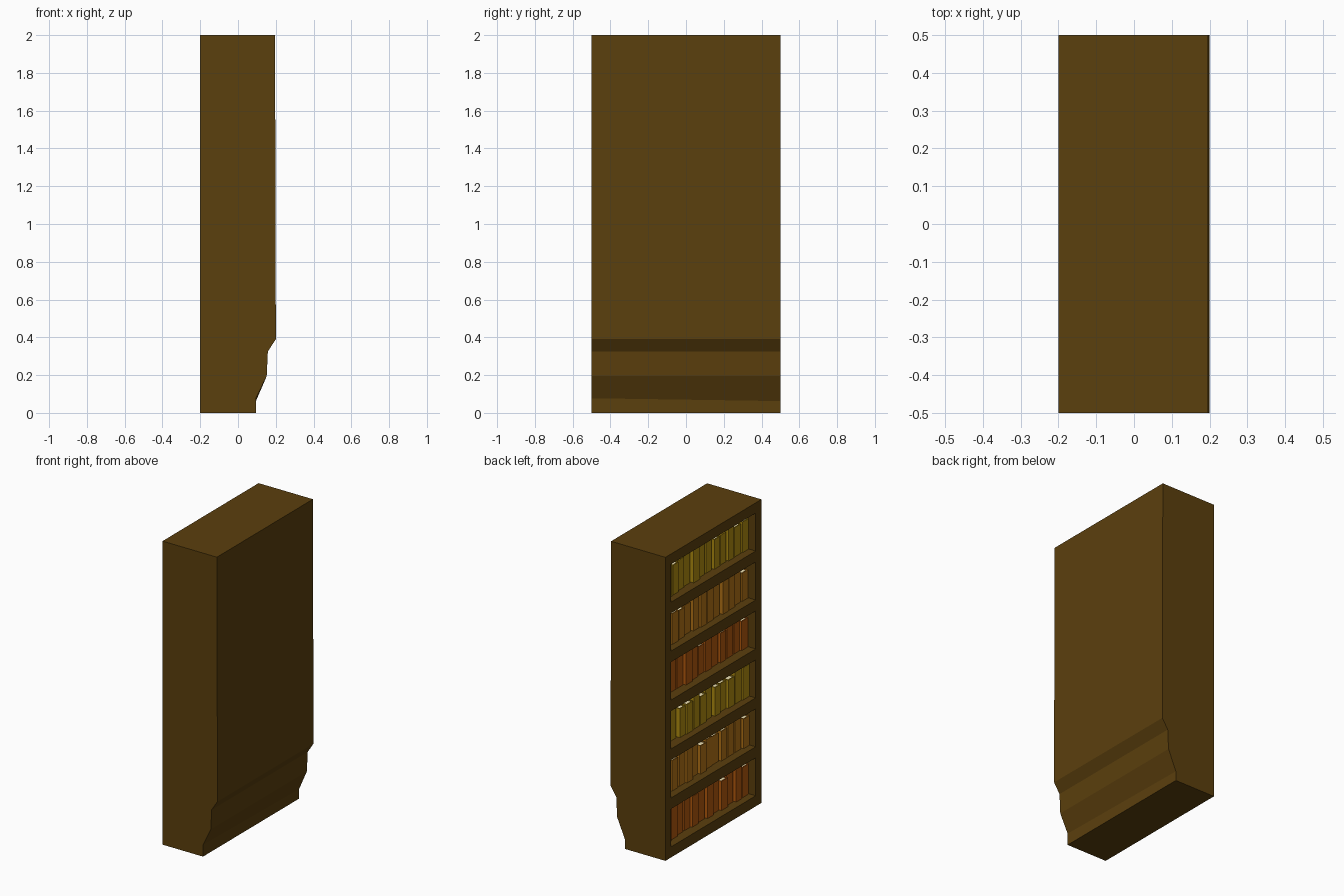
import bpy, bmesh, random
from mathutils import Matrix, Vector

if "Cube" in bpy.data.objects:
    bpy.data.objects.remove(bpy.data.objects["Cube"])

random.seed(4)

def material(name, rgb):
    m = bpy.data.materials.new(name)
    m.diffuse_color = (*rgb, 1)
    m.use_nodes = True
    m.node_tree.nodes["Principled BSDF"].inputs["Base Color"].default_value = m.diffuse_color
    return m

wood = material("dark wood", (0.105, 0.05, 0.004))
paper = material("paper", (0.85, 0.75, 0.45))
covers = [material("orange cover", (0.45, 0.10, 0.004)),
          material("amber cover", (0.45, 0.17, 0.008)),
          material("yellow cover", (0.43, 0.26, 0.005))]

def finish(name, bm, mats):
    bmesh.ops.recalc_face_normals(bm, faces=bm.faces)
    me = bpy.data.meshes.new(name)
    bm.to_mesh(me)
    bm.free()
    ob = bpy.data.objects.new(name, me)
    bpy.context.collection.objects.link(ob)
    for m in mats:
        me.materials.append(m)
    return ob

def box(bm, lo, hi, mat=0):
    lo, hi = Vector(lo), Vector(hi)
    mtx = Matrix.Translation((lo + hi) / 2) @ Matrix.Diagonal((*(hi - lo), 1))
    for v in bmesh.ops.create_cube(bm, size=1, matrix=mtx)["verts"]:
        for f in v.link_faces:
            f.material_index = mat

# Shelf layout: six openings facing -x
ROWS, Z0, PITCH, OPEN_H = 6, 0.07, 0.3225, 0.25
HALF, FRONT, BACK = 0.44, -0.2, 0.0

# Case body: side profile with the stepped-in foot, extruded along y
profile = [(-0.2, 0), (0.095, 0), (0.095, 0.07), (0.152, 0.195), (0.158, 0.325),
           (0.2, 0.39), (0.2, 0.52), (0.196, 2), (-0.2, 2)]
bm = bmesh.new()
face = bm.faces.new([bm.verts.new((x, -0.5, z)) for x, z in profile])
ext = bmesh.ops.extrude_face_region(bm, geom=[face])["geom"]
bmesh.ops.translate(bm, vec=(0, 1, 0), verts=[g for g in ext if isinstance(g, bmesh.types.BMVert)])
for v in bm.verts:
    if abs(v.co.z - 0.07) < 0.001:      # lower foot edge is slightly tilted
        v.co.z -= 0.015 * v.co.y
case = finish("bookcase_body", bm, [wood])

# Cutter for the shelf openings
bm = bmesh.new()
for i in range(ROWS):
    z = Z0 + i * PITCH
    box(bm, (FRONT - 0.1, -HALF, z), (BACK, HALF, z + OPEN_H))
cutter = finish("shelf_cutter", bm, [wood])
cutter.hide_render = True
cutter.hide_viewport = True
cut = case.modifiers.new("shelf openings", "BOOLEAN")
cut.operation, cut.solver, cut.object = "DIFFERENCE", "EXACT", cutter

# Books: two boards and a spine around a page block
def book(bm, y, width, z, height, x, depth):
    t = 0.007
    box(bm, (x, y, z), (x + t, y + width, z + height))
    for yy in (y, y + width - t):
        box(bm, (x + t, yy, z), (x + depth, yy + t, z + height))
    box(bm, (x + t, y + t, z + 0.005), (x + depth - 0.004, y + width - t, z + height - 0.004), 1)

COUNT = 12
step = 2 * HALF / COUNT
for i in range(ROWS):
    bm = bmesh.new()
    for k in range(COUNT):
        x = -0.145 + random.uniform(-0.012, 0.012)
        book(bm, -HALF + k * step + 0.003, step - random.uniform(0.006, 0.018), Z0 + i * PITCH,
             random.uniform(0.185, 0.22), x, BACK - x - random.uniform(0.005, 0.03))
    finish(f"book_row_{i + 1}", bm, [covers[i % 3], paper])
